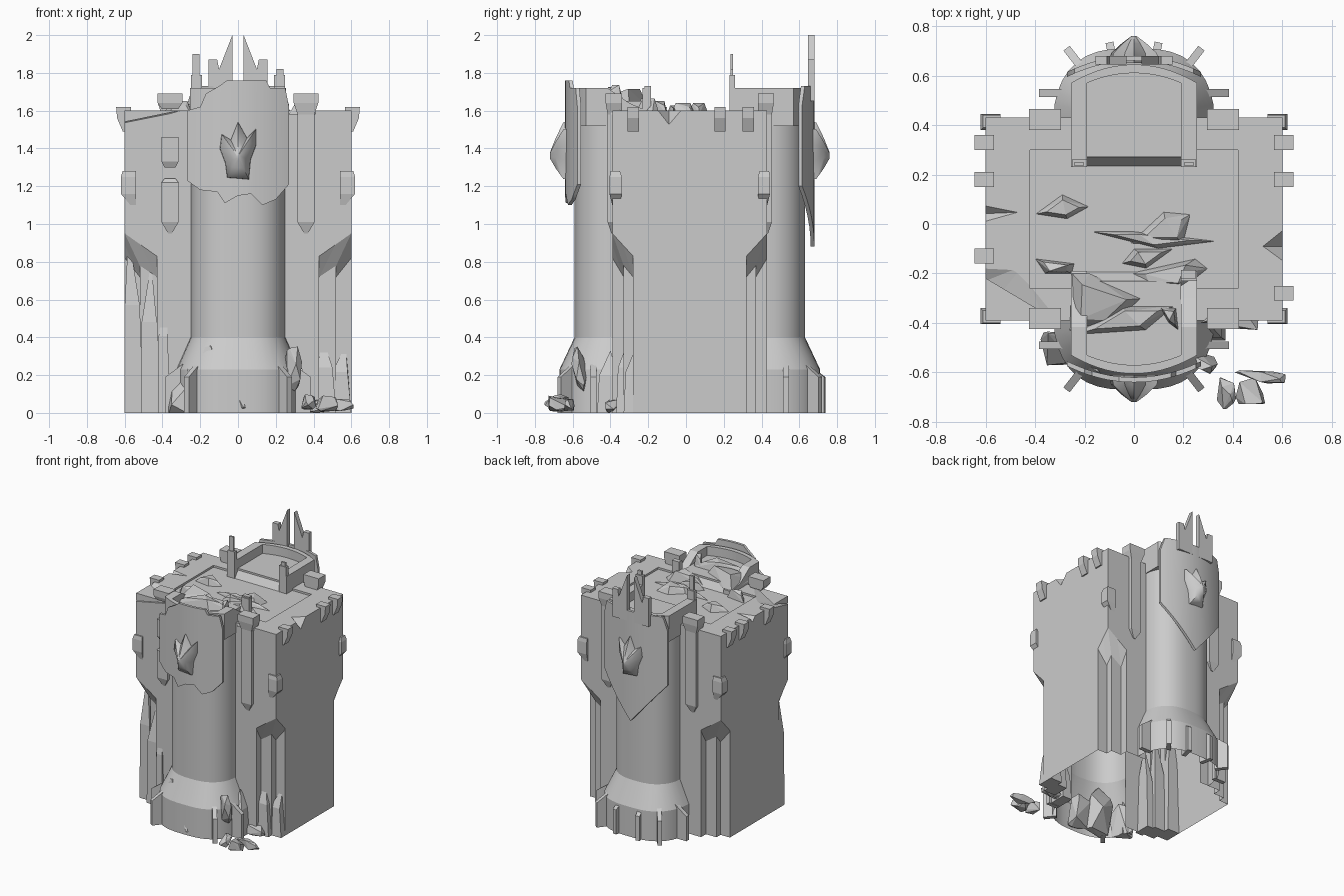
import bpy, bmesh, math, random
from mathutils import Vector

cube = bpy.data.objects.get("Cube")
if cube:
    bpy.data.objects.remove(cube, do_unlink=True)

stone = bpy.data.materials.new("grey_stone")
stone.use_nodes = True
stone.diffuse_color = (0.6, 0.6, 0.6, 1)
stone.node_tree.nodes["Principled BSDF"].inputs["Base Color"].default_value = (0.6, 0.6, 0.6, 1)
MID = 0.02                      # the plan is symmetric about this y
FRONT, BACK = -1, 1


def finish(name, bm):
    bmesh.ops.recalc_face_normals(bm, faces=bm.faces)
    mesh = bpy.data.meshes.new(name)
    bm.to_mesh(mesh)
    bm.free()
    obj = bpy.data.objects.new(name, mesh)
    mesh.materials.append(stone)
    bpy.context.scene.collection.objects.link(obj)
    return obj


def loft(name, rings, solid=True):
    bm = bmesh.new()
    rows = [[bm.verts.new(p) for p in ring] for ring in rings]
    n = len(rows[0])
    for low, high in zip(rows, rows[1:]):
        for i in range(n if solid else n - 1):
            j = (i + 1) % n
            bm.faces.new((low[i], low[j], high[j], high[i]))
    if solid:
        bm.faces.new(rows[0])
        bm.faces.new(rows[-1])
    return finish(name, bm)


def hull(name, points):
    bm = bmesh.new()
    for p in points:
        bm.verts.new(p)
    result = bmesh.ops.convex_hull(bm, input=bm.verts)
    loose = {e for e in result["geom_interior"] if isinstance(e, bmesh.types.BMVert)}
    bmesh.ops.delete(bm, geom=list(loose), context='VERTS')
    return finish(name, bm)


def rect(x0, x1, y0, y1, z):
    return [(x0, y0, z), (x1, y0, z), (x1, y1, z), (x0, y1, z)]


def box(name, x0, x1, y0, y1, z0, z1):
    return loft(name, [rect(x0, x1, y0, y1, z) for z in (z0, z1)])


def shard(name, centre, size, seed):
    rng = random.Random(seed)
    pts = []
    for _ in range(13):
        d = Vector([rng.uniform(-1, 1) for _ in range(3)]).normalized()
        x, y, z = [c + s * k for c, s, k in zip(centre, size, d)]
        pts.append((x, y, max(z, 0)))
    return hull(name, pts)


def activate(obj):
    bpy.ops.object.select_all(action='DESELECT')
    bpy.context.view_layer.objects.active = obj
    obj.select_set(True)


def cut(obj, points):
    cutter = hull("cutter", points)
    mod = obj.modifiers.new("cut", 'BOOLEAN')
    mod.operation, mod.object, mod.solver = 'DIFFERENCE', cutter, 'EXACT'
    activate(obj)
    bpy.ops.object.modifier_apply(modifier=mod.name)
    bpy.data.objects.remove(cutter, do_unlink=True)


def smooth(obj, degrees=32):
    activate(obj)
    bpy.ops.object.shade_smooth_by_angle(angle=math.radians(degrees))


def plan(half, side, tip, p, q, steps=20):
    # bowed outline as (x, distance from the middle)
    xs = [half * math.sin(math.pi * (i / steps - 0.5)) for i in range(steps + 1)]
    return [(x, side + (tip - side) * max(0, 1 - abs(x / half) ** p) ** (1 / q)) for x in xs]


def place(outline, z, s):
    return [(x, MID + s * v, z) for x, v in outline]


# main block: stepped corners below, gabled out to a full block
STEPPED = [(0.6, 0.3, 0.82), (0.52, 0.3, 0.72), (0.52, 0.35, 0.78), (0.43, 0.35, 0.72), (0.43, 0.41, 0.82),
           (0.25, 0.41, 0.82)]
FULL = [(0.6, 0.3, 0.83), (0.6, 0.355, 0.89), (0.6, 0.41, 0.95), (0.515, 0.41, 0.89), (0.43, 0.41, 0.83),
        (0.25, 0.41, 0.83)]


def block_ring(corner, z=None):
    ring = []
    for sx, s in ((1, 1), (-1, 1), (-1, -1), (1, -1)):
        for x, v, own in corner[::sx * s]:
            ring.append((sx * x, MID + s * v, own if z is None else z))
    return ring


block = loft("main_block", [block_ring(STEPPED, 0), block_ring(STEPPED), block_ring(FULL), block_ring(FULL, 1.6)])
cut(block, rect(-0.42, 0.42, -0.26, 0.3, 1.585) + rect(-0.42, 0.42, -0.26, 0.3, 1.7))
cut(block, [(0.5, -0.09, 1.62), (0.65, -0.2, 1.62), (0.65, 0.03, 1.62), (0.65, -0.09, 1.48)])
cut(block, [(-0.4, 0.05, 1.62), (-0.65, -0.02, 1.62), (-0.65, 0.1, 1.62), (-0.65, 0.04, 1.55)])
cut(block, [(-0.28, -0.38, 1.61), (-0.45, -0.17, 1.61), (-0.65, -0.16, 1.61),
            (-0.65, -0.42, 1.52), (-0.35, -0.42, 1.58), (-0.65, -0.25, 1.56)])
# hollow inside: open underneath and behind each tower
bm = bmesh.new()
bm.from_mesh(block.data)
hidden = []
for face in bm.faces:
    centre = face.calc_center_median()
    if centre.z < 0.01 or (abs(centre.x) < 0.02 and abs(face.normal.y) > 0.9 and abs(centre.y - MID) > 0.4):
        hidden.append(face)
bmesh.ops.delete(bm, geom=hidden, context='FACES')
bm.to_mesh(block.data)
bm.free()

# stones wrapping the corners
for sx in (-1, 1):
    for s in (FRONT, BACK):
        core = [(0.57, 0.37, 0.41, 1.1), (0.62, 0.36, 0.425, 1.16), (0.62, 0.36, 0.425, 1.25), (0.61, 0.37, 0.42, 1.28)]
        loft("corner_stone", [rect(sx * 0.54, sx * x, MID + s * a, MID + s * b, z) for x, a, b, z in core])

# edge battlements
for sx, ys in ((-1, (0.33, 0.18, -0.13)), (1, (0.33, 0.18, -0.28))):
    for y in ys:
        prof = [(0.58, 0.61, 1.49), (0.57, 0.64, 1.56), (0.565, 0.645, 1.62)]
        loft("battlement", [rect(sx * a, sx * b, y - 0.03, y + 0.03, z) for a, b, z in prof])


# pilasters with pointed feet and caps
def pilaster(name, cx, s, prof):
    loft(name, [rect(cx - h, cx + h, MID + s * 0.36, MID + s * v, z) for h, v, z in prof])


FOOT = [(0.01, 0.415, 0.95), (0.045, 0.435, 1.01)]
CAP = [(0.045, 0.435, 1.58), (0.065, 0.445, 1.64), (0.065, 0.445, 1.69)]
for cx, s in ((0.36, FRONT), (0.36, BACK), (-0.36, BACK)):
    pilaster("pilaster", cx, s, FOOT + CAP)
pilaster("broken_pilaster_foot", -0.36, FRONT, FOOT + [(0.045, 0.435, 1.22), (0.03, 0.42, 1.24)])
pilaster("broken_pilaster_middle", -0.36, FRONT, [(0.03, 0.42, 1.3), (0.045, 0.435, 1.33), (0.045, 0.435, 1.46)])
pilaster("broken_pilaster_cap", -0.36, FRONT, [(h, v, max(z, 1.61)) for h, v, z in CAP])


# curved shields: breakpoints are (x, z)
def height(line, x):
    for (xa, za), (xb, zb) in zip(line, line[1:]):
        if x <= xb + 1e-6:
            return za + (zb - za) * (x - xa) / (xb - xa)
    return line[-1][1]


def shield(name, s, bottom, top):
    xs = sorted({x for x, _ in bottom + top} | {i * 0.045 for i in range(-6, 7)})
    rings = []
    for x in xs:
        v = 0.64 - 0.065 * (x / 0.27) ** 2
        lo, hi = height(bottom, x), height(top, x)
        rings.append([(x, MID + s * (v + dv), z) for dv, z in ((0, lo), (0.02, lo), (0.02, hi), (0, hi))])
    smooth(loft(name, rings))


shield("back_shield", BACK, [(-0.27, 1.2), (0, 0.88), (0.27, 1.2)],
       [(-0.27, 1.63), (-0.24, 1.73), (0.24, 1.73), (0.27, 1.63)])
shield("front_shield", FRONT,
       [(-0.27, 1.23), (-0.2, 1.18), (-0.11, 1.17), (-0.07, 1.11), (0, 1.15), (0.07, 1.16),
        (0.13, 1.1), (0.2, 1.13), (0.27, 1.21)],
       [(-0.27, 1.6), (-0.2, 1.62), (-0.17, 1.69), (-0.1, 1.73), (-0.06, 1.76), (0.15, 1.76),
        (0.17, 1.72), (0.25, 1.72), (0.27, 1.62)])

# three-pronged carving on each shield
PRONGS = [(-0.06, 1.24), (0.06, 1.23), (0.07, 1.34), (0.1, 1.42), (0.1, 1.51), (0.05, 1.46),
          (0, 1.55), (-0.04, 1.45), (-0.09, 1.48), (-0.1, 1.4), (-0.07, 1.32)]

# towers, front and back
for s, side in ((FRONT, "front"), (BACK, "back")):
    base, shaft = plan(0.325, 0.41, 0.69, 3, 2), plan(0.25, 0.41, 0.61, 2.6, 2)
    levels = ((base, 0), (base, 0.23), (shaft, 0.4), (shaft, 1.6))
    smooth(loft(f"{side}_tower", [place(o, z, s) for o, z in levels], solid=False), 20)

    outer, inner = plan(0.255, 0.55, 0.625, 2, 1), plan(0.19, 0.55, 0.59, 2, 1)
    ring = [(-0.255, 0.21)] + outer + [(0.255, 0.21), (0.19, 0.21)] + inner[::-1] + [(-0.19, 0.21)]
    wall = loft(f"{side}_parapet", [place(ring, z, s) for z in (1.52, 1.72)])
    floor = inner + [(0.19, 0.25), (-0.19, 0.25)]
    loft(f"{side}_tower_floor", [place(floor, z, s) for z in (1.57, 1.65)])
    hull(f"{side}_ramp", [(x, MID + s * v, z) for x in (-0.19, 0.19)
                          for v, z in ((0.21, 1.58), (0.26, 1.58), (0.26, 1.65))])
    if s == FRONT:
        for x0, x1, near in ((0.15, 0.3, -0.23), (-0.3, -0.15, -0.15)):
            cut(wall, [(x, y, z) for x in (x0, x1)
                       for y, z in ((near, 1.61), (-0.3, 1.64), (-0.43, 1.73), (-0.43, 1.8), (near, 1.8))])

    rings = [[(x * k, MID + s * v, 1.36 + (z - 1.36) * k) for x, z in PRONGS]
             for k, v in ((1, 0.63), (0.93, 0.67), (0.5, 0.71), (0.1, 0.74))]
    smooth(loft(f"{side}_carving", rings), 60)

    # radial fins around the foot, with sloping tops
    fins = [(0.34, 0.51, 0), (0.245, 0.655, 52)] + ([(0.09, 0.67, 78)] if s == BACK else [])
    for x, v, deg in fins:
        d = Vector((math.cos(math.radians(deg)), math.sin(math.radians(deg))))
        n, c = Vector((-d.y, d.x)) * 0.016, Vector((x, v))
        quad = [c - d * 0.05 - n, c + d * 0.045 - n, c + d * 0.045 + n, c - d * 0.05 + n]
        for sx in (-1, 1):
            foot = place([(sx * p.x, p.y) for p in quad], 0, s)
            loft("foot_fin", [foot, [(x, y, z) for (x, y, _), z in zip(foot, (0.26, 0.19, 0.19, 0.26))]])

# twin spires and gate posts
for sx in (-1, 1):
    spire = [(0.03, 1.65), (0.03, 2.0), (0.1, 1.82), (0.11, 1.87), (0.155, 1.87), (0.155, 1.65)]
    loft("spire", [[(sx * x, y, z) for x, z in spire] for y in (0.645, 0.68)])
    box("gate_post", sx * 0.19, sx * 0.25, 0.23, 0.26, 1.58, 1.79)
box("tall_post_tip", -0.24, -0.205, 0.235, 0.25, 1.78, 1.9)
box("short_post_tip", 0.205, 0.24, 0.235, 0.25, 1.78, 1.82)
box("broken_gate_post", 0.19, 0.25, -0.22, -0.185, 1.58, 1.73)

# splintered slabs at the front corners: foot x, half width, depth, tip x, tip height
SLABS = [(-0.55, 0.05, 0.34, -0.58, 0.95), (-0.46, 0.05, 0.38, -0.46, 0.8), (-0.39, 0.03, 0.4, -0.38, 0.68),
         (0.47, 0.05, 0.36, 0.45, 0.4), (0.55, 0.05, 0.32, 0.57, 0.36), (0.33, 0.04, 0.46, 0.3, 0.33)]
for x, h, v, tip, top in SLABS:
    y = MID - v
    hull("splintered_slab", rect(x - h, x + h, y - 0.03, y + 0.1, 0)
         + rect(x - h, x + h * 0.6, y - 0.02, y + 0.08, top * 0.6) + [(tip, y + 0.04, top)])

# fallen roof slabs: outline, underside height, thickness
PIECES = [
    ([(-0.4, 0.04), (-0.29, 0.12), (-0.18, 0.07), (-0.27, 0.02)], 1.58, 0.05),
    ([(-0.18, -0.03), (0, -0.03), (0.34, -0.07), (0.1, -0.1), (0, -0.07)], 1.58, 0.04),
    ([(-0.02, -0.08), (0.12, 0.05), (0.23, 0.04), (0.2, -0.08)], 1.58, 0.05),
    ([(-0.05, -0.16), (0, -0.1), (0.16, -0.1), (0.05, -0.18)], 1.58, 0.06),
    ([(-0.4, -0.14), (-0.36, -0.2), (-0.25, -0.2), (-0.24, -0.16)], 1.58, 0.06),
    ([(-0.26, -0.43), (-0.25, -0.2), (-0.18, -0.2), (0.05, -0.3), (-0.1, -0.44)], 1.62, 0.08),
    ([(-0.25, -0.45), (-0.05, -0.33), (0.17, -0.33), (0.05, -0.43)], 1.64, 0.07),
    ([(0.1, -0.33), (0.17, -0.34), (0.18, -0.43), (0.14, -0.4)], 1.64, 0.08),
    ([(-0.02, -0.2), (0.25, -0.14), (0.3, -0.18), (0.2, -0.26), (0, -0.25)], 1.58, 0.07),
    ([(0.27, -0.4), (0.33, -0.34), (0.42, -0.34), (0.41, -0.4)], 1.58, 0.08),
]
for outline, z, thick in PIECES:
    cx, cy = [sum(c) / len(outline) for c in zip(*outline)]
    top = [(cx + (x - cx) * 0.6, cy + (y - cy) * 0.6, z + thick * (0.8 + 0.4 * (i % 2))) for i, (x, y) in enumerate(outline)]
    hull("fallen_slab", [(x, y, z) for x, y in outline] + top)

# broken rocks around the foot: centre then size
ROCKS = [((-0.13, -0.58, 0.15), (0.15, 0.11, 0.21)), ((-0.3, -0.5, 0.08), (0.09, 0.09, 0.18)),
         ((0.01, -0.59, 0.1), (0.09, 0.1, 0.17)), ((0.29, -0.56, 0.24), (0.05, 0.05, 0.14)),
         ((0.37, -0.67, 0.05), (0.05, 0.08, 0.05)), ((0.47, -0.69, 0.05), (0.07, 0.08, 0.05)),
         ((0.51, -0.62, 0.04), (0.12, 0.04, 0.04)), ((0.42, -0.4, 0.04), (0.1, 0.06, 0.04))]
for i, (centre, size) in enumerate(ROCKS):
    shard("foot_rock", centre, size, i + 11)
